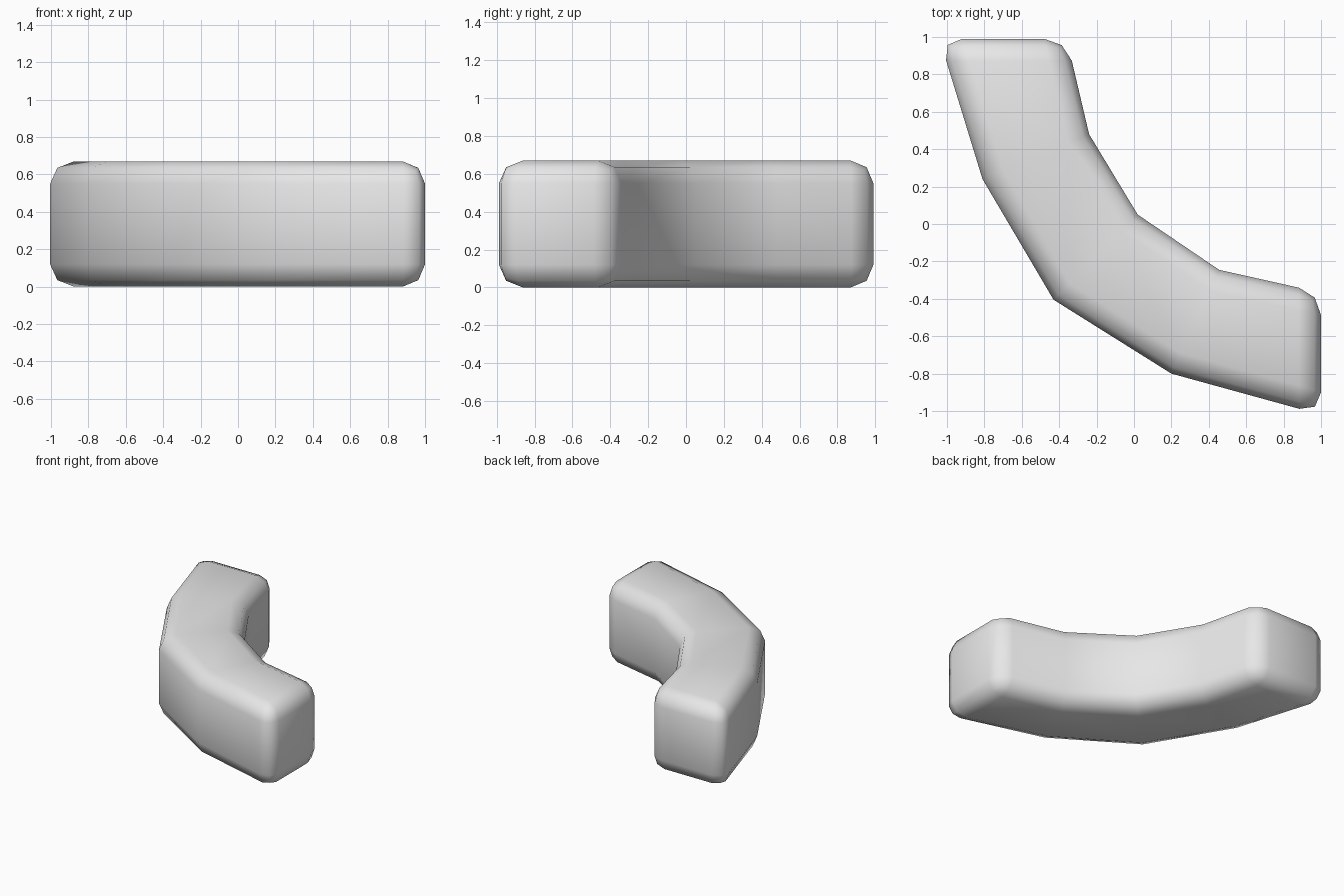
import bpy
import bmesh

cube = bpy.data.objects.get("Cube")
if cube:
    bpy.data.objects.remove(cube, do_unlink=True)

HEIGHT = 0.67
ROUNDING = 0.12

# Matching outer and inner points along the bend
outer = [(-1.04, 0.99), (-0.81, 0.24), (-0.43, -0.405), (0.2, -0.8), (1.0, -1.02)]
inner = [(-0.36, 0.99), (-0.24, 0.48), (0.02, 0.05), (0.455, -0.245), (1.0, -0.367)]

# Rectangular cross-sections bridged into a curved block
bm = bmesh.new()
rings = []
for o, i in zip(outer, inner):
    corners = [(*o, 0), (*i, 0), (*i, HEIGHT), (*o, HEIGHT)]
    rings.append([bm.verts.new(c) for c in corners])
for a, b in zip(rings, rings[1:]):
    for k in range(4):
        n = (k + 1) % 4
        bm.faces.new((a[k], a[n], b[n], b[k]))
bm.faces.new(rings[0])
bm.faces.new(rings[-1])
bmesh.ops.recalc_face_normals(bm, faces=bm.faces[:])

# Round the long edges and the end edges, leaving the bends crisp
bend_rings = [set(r) for r in rings[1:-1]]
edges = [e for e in bm.edges if not any(set(e.verts) <= r for r in bend_rings)]
bmesh.ops.bevel(bm, geom=edges, offset=ROUNDING, offset_type='OFFSET',
                segments=2, profile=0.5, affect='EDGES', clamp_overlap=True)
bmesh.ops.recalc_face_normals(bm, faces=bm.faces[:])
for f in bm.faces:
    f.smooth = True

mesh = bpy.data.meshes.new("curved_block")
bm.to_mesh(mesh)
bm.free()
block = bpy.data.objects.new("curved_block", mesh)
bpy.context.collection.objects.link(block)

# Plain grey surface
grey = bpy.data.materials.new("light_grey")
grey.use_nodes = True
colour = (0.8, 0.8, 0.8, 1.0)
grey.diffuse_color = colour
grey.node_tree.nodes["Principled BSDF"].inputs["Base Color"].default_value = colour
mesh.materials.append(grey)
